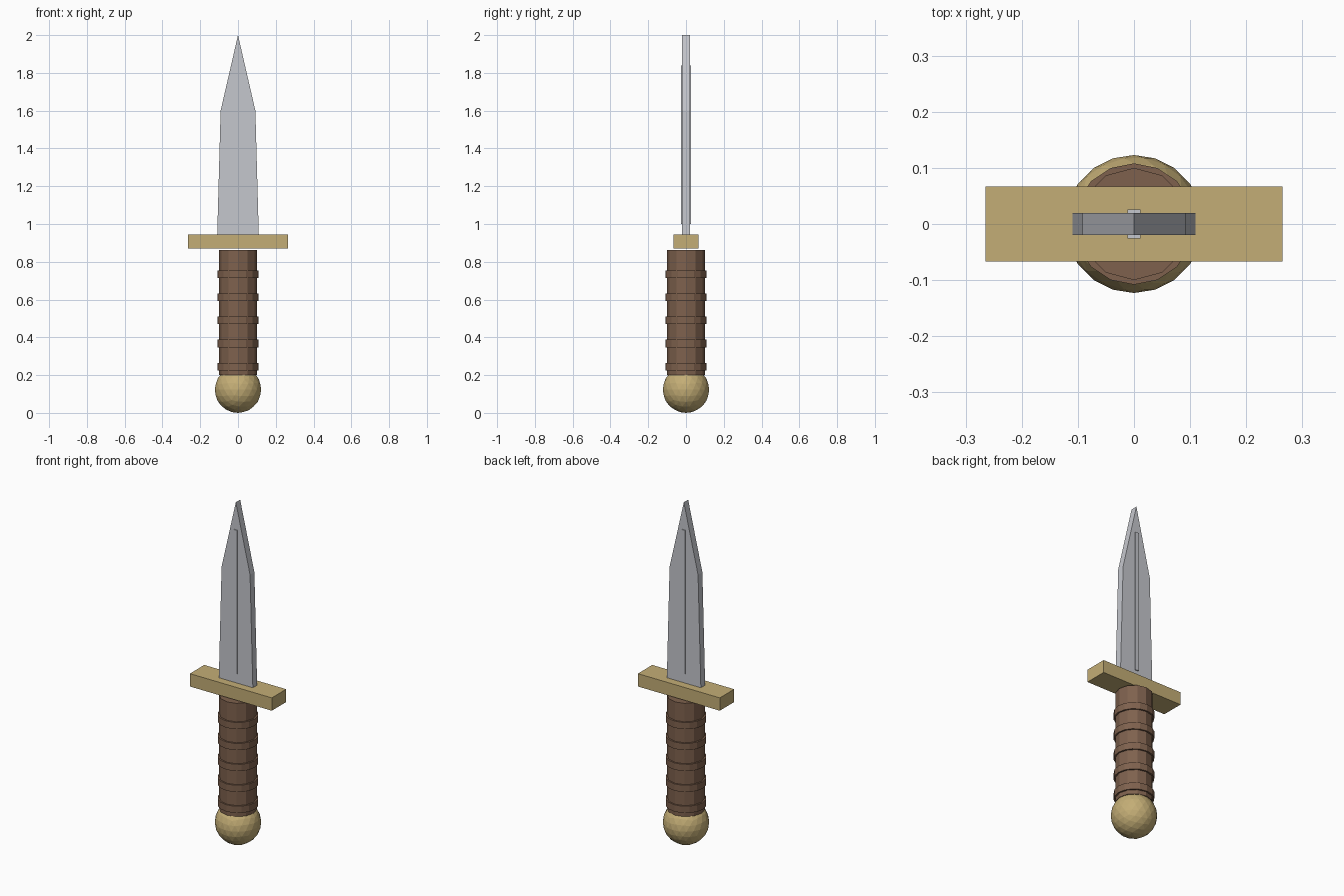
import bpy, bmesh
from mathutils import Matrix, Vector

cube = bpy.data.objects.get("Cube")
if cube:
    bpy.data.objects.remove(cube, do_unlink=True)


def material(name, color):
    mat = bpy.data.materials.new(name)
    mat.use_nodes = True
    mat.diffuse_color = color
    mat.node_tree.nodes["Principled BSDF"].inputs["Base Color"].default_value = color
    return mat


steel = material("steel", (0.56, 0.57, 0.61, 1))
brass = material("brass", (0.55, 0.42, 0.18, 1))
leather = material("leather", (0.21, 0.12, 0.075, 1))


def finish(name, bm, mat):
    bmesh.ops.recalc_face_normals(bm, faces=bm.faces)
    mesh = bpy.data.meshes.new(name)
    bm.to_mesh(mesh)
    bm.free()
    mesh.materials.append(mat)
    obj = bpy.data.objects.new(name, mesh)
    bpy.context.collection.objects.link(obj)
    return obj


def box(name, size, z_low, z_high, mat):
    bm = bmesh.new()
    bmesh.ops.create_cube(bm, size=1)
    bmesh.ops.scale(bm, verts=bm.verts, vec=(*size, z_high - z_low))
    bmesh.ops.translate(bm, verts=bm.verts, vec=(0, 0, (z_low + z_high) / 2))
    return finish(name, bm, mat)


def cylinder(name, sides, radius, z_low, z_high, mat):
    bm = bmesh.new()
    bmesh.ops.create_cone(bm, cap_ends=True, segments=sides,
                          radius1=radius, radius2=radius, depth=z_high - z_low,
                          matrix=Matrix.Translation((0, 0, (z_low + z_high) / 2)))
    return finish(name, bm, mat)


# Blade: flat outline extruded through its thickness
half = 0.02
right_edge = [(0.11, 0.943), (0.092, 1.6)]
outline = right_edge + [(0, 2)] + [(-x, z) for x, z in reversed(right_edge)]
bm = bmesh.new()
face = bm.faces.new([bm.verts.new((x, -half, z)) for x, z in outline])
extruded = bmesh.ops.extrude_face_region(bm, geom=[face])["geom"]
bmesh.ops.translate(bm, vec=Vector((0, 2 * half, 0)),
                    verts=[v for v in extruded if isinstance(v, bmesh.types.BMVert)])
finish("blade", bm, steel)

# Raised central rib, standing proud of both blade faces
box("blade_rib", (0.023, 0.051), 1.0, 1.84, steel)

# Crossguard
box("crossguard", (0.53, 0.133), 0.87, 0.945, brass)

# Grip with evenly spaced wrap bands
cylinder("grip", 12, 0.1, 0.2, 0.863, leather)
for i in range(5):
    z = 0.245 + i * 0.1225
    cylinder(f"grip_band_{i + 1}", 16, 0.108, z - 0.02, z + 0.02, leather)

# Faceted pommel
bm = bmesh.new()
bmesh.ops.create_icosphere(bm, subdivisions=3, radius=0.123,
                           matrix=Matrix.Translation((0, 0, 0.123)))
finish("pommel", bm, brass)
